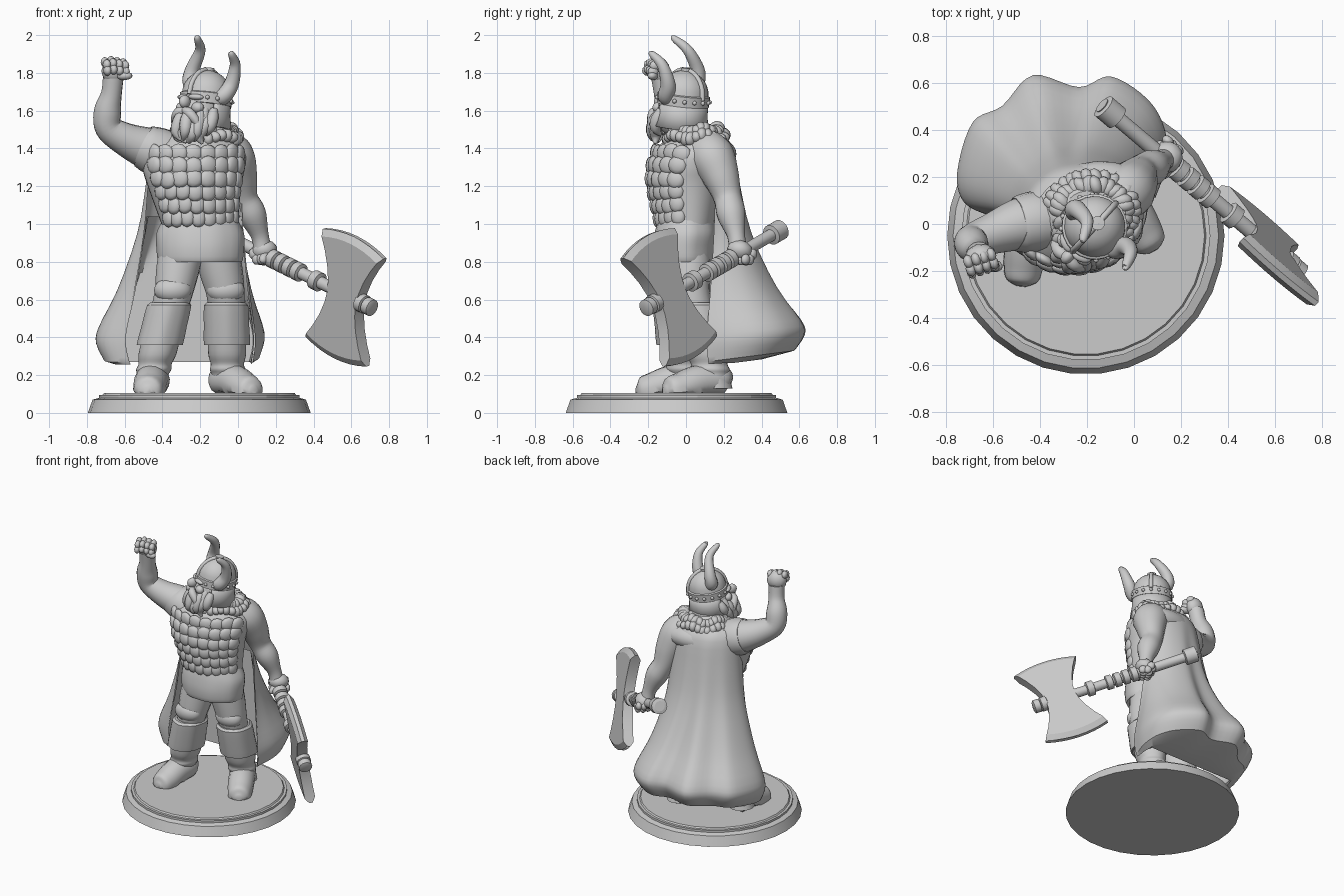
import bpy, bmesh, random
from math import sin, cos, pi, radians
from mathutils import Vector as V, Matrix as M

if "Cube" in bpy.data.objects:
    bpy.data.objects.remove(bpy.data.objects["Cube"])

random.seed(4)

def finish(name, bm, angle=35):
    bmesh.ops.recalc_face_normals(bm, faces=bm.faces)
    me = bpy.data.meshes.new(name)
    bm.to_mesh(me)
    bm.free()
    me.polygons.foreach_set("use_smooth", [True] * len(me.polygons))
    me.set_sharp_from_angle(angle=radians(angle))
    ob = bpy.data.objects.new(name, me)
    bpy.context.collection.objects.link(ob)
    return ob

def skin(name, rings, closed=True, cap=True, angle=35):
    bm = bmesh.new()
    vs = [[bm.verts.new(p) for p in r] for r in rings]
    n = len(vs[0])
    for a, b in zip(vs, vs[1:]):
        for i in range(n if closed else n - 1):
            j = (i + 1) % n
            bm.faces.new((a[i], a[j], b[j], b[i]))
    if cap:
        bm.faces.new(vs[0])
        bm.faces.new(vs[-1])
    return finish(name, bm, angle)

def spline(pts, sub):
    """Catmull-Rom through points of any dimension."""
    P = [pts[0]] + list(pts) + [pts[-1]]
    out = []
    for i in range(1, len(P) - 2):
        for k in range(sub):
            t = k / sub
            out.append([0.5 * (2*b + (c-a)*t + (2*a-5*b+4*c-d)*t*t + (3*b-a-3*c+d)*t**3)
                        for a, b, c, d in zip(*P[i-1:i+3])])
    return out + [list(pts[-1])]

def tube(name, pts, n=16, sub=5, floor=-1, mat=M()):
    """Round limb through points (x, y, z, radius)."""
    S = spline(pts, sub)
    C = [V(s[:3]) for s in S]
    side, rings = V((0.31, 0.9, 0.2)), []
    for i, c in enumerate(C):
        t = (C[min(i+1, len(C)-1)] - C[max(i-1, 0)]).normalized()
        side = (side - t * side.dot(t)).normalized()
        up, r = t.cross(side), S[i][3]
        ring = [mat @ (c + r * (side*cos(2*pi*k/n) + up*sin(2*pi*k/n))) for k in range(n)]
        for p in ring:
            p.z = max(p.z, floor)
        rings.append(ring)
    return skin(name, rings, angle=50)

def lathe(name, prof, mat=M(), n=24, angle=35):
    return skin(name, [[mat @ V((r*cos(2*pi*k/n), r*sin(2*pi*k/n), z)) for k in range(n)]
                       for r, z in prof], angle=angle)

def loft(name, rows, n=32, sub=4, turn=0, wave=0, waves=9):
    """Upright form through ellipses (z, cx, cy, rx, ry)."""
    rings = []
    for z, cx, cy, rx, ry in spline(rows, sub):
        ring = []
        for k in range(n):
            a = 2*pi*k/n
            f = 1 + wave*sin(waves*a)
            ring.append(V((cx, cy, z)) + M.Rotation(turn, 3, 'Z') @ V((rx*f*cos(a), ry*f*sin(a), 0)))
        rings.append(ring)
    return skin(name, rings)

def balls(name, items, mat=M(), sub=2):
    """Several ellipsoids (location, radii, z turn) in one object."""
    bm = bmesh.new()
    for loc, s, rz in items:
        m = mat @ M.Translation(loc) @ M.Rotation(rz, 4, 'Z') @ M.Diagonal((*s, 1))
        bmesh.ops.create_icosphere(bm, subdivisions=sub, radius=1, matrix=m)
    return finish(name, bm, 60)

# Round stepped base
lathe("base", [(.59, 0), (.565, .07), (.53, .08), (.53, .095), (.512, .095), (.505, .105)],
      M.Translation((-.205, -.05, 0)), 30, 12)

# Feet, boots, cuffs, legs and knee pads share one rule per side
def build_leg(side, ankle, toe, knee, hip):
    ankle, toe, knee, hip = V(ankle), V(toe), V(knee), V(hip)
    tube(side + "_foot", [(*ankle.lerp(toe, t), z, r) for t, z, r in
         ((-.35, .15, .03), (-.2, .17, .085), (.25, .165, .09), (.65, .13, .085), (.9, .12, .068), (1, .12, .02))], floor=.105)
    shin = lambda z: ankle.lerp(knee, (z - .2) / .45)
    loft(side + "_boot", [(z, *shin(z), r, r*1.1) for z, r in
         ((.13, .085), (.2, .085), (.23, .093), (.26, .088), (.31, .1), (.4, .1))], wave=.012, waves=5)
    loft(side + "_boot_cuff", [(z, *shin(z), r, r*1.12) for z, r in
         ((.37, .1), (.36, .122), (.46, .12), (.57, .117), (.585, .09))], sub=2, wave=.015, waves=7)
    tube(side + "_leg", [(*ankle.lerp(knee, .5), .43, .09), (*knee, .62, .1),
                         (*knee.lerp(hip, .4), .76, .115), (*hip, .95, .12)])
    balls(side + "_knee_pad", [((knee.x, knee.y - .045, .65), (.1, .07, .07), 0)], sub=3)

build_leg("right", (-.453, 0), (-.48, -.265), (-.345, -.05), (-.28, 0))
build_leg("left", (-.055, .135), (.085, -.115), (-.065, .03), (-.13, 0))

# Tunic skirt and torso
loft("tunic_skirt", [(.83, -.2, -.01, .18, .12), (.8, -.2, -.01, .22, .158), (.87, -.2, -.01, .232, .168),
                     (.95, -.2, 0, .232, .168), (1.02, -.2, 0, .2, .15)], wave=.012)
torso = [(.98, -.2, 0, .2, .14), (1.2, -.23, -.005, .25, .19), (1.3, -.235, .005, .275, .2),
         (1.38, -.235, .025, .275, .19), (1.46, -.215, .05, .2, .15), (1.53, -.2, .04, .1, .1)]
loft("torso", torso, turn=.2)

# Overlapping armour plates on the chest
surf = spline(torso, 12)
plates = []
for row in range(6):
    z = 1.035 + row*.068
    _, cx, cy, rx, ry = min(surf, key=lambda s: abs(s[0] - z))
    for col in range(8):
        a = radians(-90 + (col - 3.5) * 17)
        p = M.Rotation(.2, 3, 'Z') @ V((rx*.97*cos(a), ry*.97*sin(a), 0))
        plates.append(((cx + p.x, cy + p.y, z + random.uniform(-.006, .006)),
                       (rx*.19, .024, .05), a + pi/2 + .2))
balls("chest_plates", plates)

# Arms: right raised, left lowered
tube("right_arm", [(-.38, .01, 1.37, .12), (-.48, 0, 1.4, .112), (-.6, -.04, 1.45, .088), (-.685, -.07, 1.51, .073),
                   (-.69, -.09, 1.6, .072), (-.67, -.115, 1.69, .055), (-.66, -.13, 1.78, .055)])
tube("left_arm", [(-.08, .1, 1.4, .11), (-.03, .14, 1.35, .12), (.005, .185, 1.25, .098), (.03, .22, 1.14, .075),
                  (.075, .24, 1.05, .076), (.115, .265, .94, .048), (.13, .275, .86, .05)])
tube("right_sleeve", [(-.33, .02, 1.36, .12), (-.42, .01, 1.38, .13), (-.49, -.005, 1.402, .12), (-.495, -.005, 1.404, .1)])

def fist(name, mat):
    items = [((0, 0, 0), (.07, .055, .07), 0), ((.04, -.05, -.025), (.045, .028, .024), -.5)]
    for i in range(4):
        drop = .006*abs(i - 1)
        for y, z in ((-.04, .04), (-.05, .008), (-.005, .052)):
            items.append(((-.054 + i*.034, y, z - drop), (.021, .03, .028), 0))
    balls(name, items, mat)

fist("right_fist", M.Translation((-.655, -.14, 1.81)) @ M.Rotation(.3, 4, 'Z'))
fist("left_fist", M.Translation((.14, .285, .86)) @ M.Rotation(-2.3, 4, 'Z') @ M.Rotation(1.9, 4, 'X'))

# Two-headed axe: local z runs along the handle, local x across the blades
A, B = V((-.13, .5, .97)), V((.72, -.22, .55))
ax = (B - A).normalized()
bl = V((.143, -.357, .92))
bl = (bl - ax*bl.dot(ax)).normalized()
axe = M((bl, ax.cross(bl), ax)).transposed().to_4x4()
axe.translation = A
prof = [(.035, -.01)]
collars = [(0, .08, .055)] + [(.43 + i*.06, .04, .05) for i in range(4)] + [(.745, .045, .052), (1.085, .04, .05), (1.135, .04, .046)]
for z, length, r in collars:
    prof += [(.033, z - .005), (r, z), (r, z + length), (.033, z + length + .005)]
lathe("axe_handle", prof, axe, 16)
rings = []
for s in (-1, -.9, -.7, -.45, -.2, 0, .2, .45, .7, .9, 1):
    w = .105 + .12*abs(s)**1.8
    th = .012 if abs(s) == 1 else .036
    row = [(u/4, th) for u in range(-4, 5)]
    row += [(u, -t) for u, t in reversed(row)]
    rings.append([axe @ V((s*(.31 + .04*(1 - u*u)) - .012, t, .985 + u*w)) for u, t in row])
skin("axe_blades", rings, angle=25)

# Heavy cape: outer side from shoulder arc to scalloped hem, then underside and inner wall
hem = spline([(-.6, .03), (-.72, .09), (-.75, .22), (-.685, .43), (-.56, .5), (-.43, .63), (-.235, .58),
              (-.1, .625), (.055, .53), (.13, .4), (.135, .25), (.09, .11)], 5)
last = len(hem) - 1
arc = [radians(188 - 153*i/last) for i in range(last + 1)]
top = [(-.205 + .26*cos(a), .04 + .21*sin(a)) for a in arc]
levels = spline([(1.46, -.12), (1.4, 0), (1.2, .1), (.95, .26), (.65, .62), (.45, .95), (.36, 1), (.27, .86)], 3)
def cape_row(z, w, inner=0):
    row, low = [], max(0, (.8 - z) / .55)
    for i, (a, b) in enumerate(zip(top, hem)):
        x, y = a[0] + (b[0]-a[0])*w, a[1] + (b[1]-a[1])*w
        k = inner*min(1, .12 + 3*sin(pi*i/last))
        row.append((x + (-.25 + (x + .25)*.85 - x)*k, y + (min(y, .26) - y)*k, z + .13*low*max(0, y - .1)*(1 - k)))
    return row
rows = [cape_row(z, w) for z, w in levels]
rows += [cape_row(.255, .78, .5)] + [cape_row(z, w, 1) for z, w in reversed(levels) if z < 1.1]
skin("cape", rows, closed=False, cap=False)

# Cape yoke over the back, and shaggy fur collar
balls("cape_yoke", [((-.2, .11, 1.37), (.25, .15, .1), .25)], sub=3)
fur = []
for k in range(30):
    a = 2*pi*k/30
    for dr, dz in ((0, .02), (.03, -.015)):
        fur.append(((-.18 + (.14 + dr)*cos(a), .055 + (.11 + dr)*sin(a), 1.475 + dz + .012*sin(5*a)),
                    (.045, .03, random.uniform(.03, .042)), a + random.uniform(-.5, .5)))
balls("fur_collar", fur)

# Head, turned to its right
head = M.Translation((-.175, -.02, 1.6)) @ M.Rotation(radians(-42), 4, 'Z') @ M.Rotation(radians(-8), 4, 'X')
balls("face", [((0, -.03, -.02), (.105, .12, .13), 0), ((0, -.165, .025), (.026, .035, .035), 0)]
      + [((s*.045, -.13, .055), (.042, .022, .016), s*.4) for s in (-1, 1)]
      + [((s*.055, -.12, 0), (.035, .03, .03), 0) for s in (-1, 1)], head, 3)
lathe("helmet", [(.115, .03), (.138, .03), (.14, .085), (.13, .09)]
      + [(.13*cos(t*pi/14), .09 + .125*sin(t*pi/14)) for t in range(1, 7)] + [(.03, .228), (.012, .23)], head)
tube("helmet_crest", [(0, .135*cos(t*pi/8), .07 + .147*sin(t*pi/8), .014) for t in range(9)], 8, mat=head)
balls("helmet_rivets", [((.14*cos(k*pi/8), .14*sin(k*pi/8), .058), (.013,)*3, 0) for k in range(16)], head, 1)
guard = [[head @ V((r*cos(a), r*sin(a), z)) for a in [radians(-25 + 230*k/20) for k in range(21)]]
         for z, r in ((.05, .134), (-.02, .137), (-.09, .15))]
g = skin("neck_guard", guard, closed=False, cap=False)
g.modifiers.new("thickness", 'SOLIDIFY').thickness = .02

# Horns
tube("right_horn", [(-.2, .02, 1.72, .045), (-.25, .055, 1.75, .044), (-.24, .06, 1.82, .038),
                    (-.2, .01, 1.92, .028), (-.215, -.06, 1.98, .018), (-.22, -.075, 1.995, .006)])
tube("left_horn", [(-.13, -.07, 1.67, .045), (-.08, -.105, 1.675, .044), (-.035, -.095, 1.74, .04),
                   (-.015, -.125, 1.84, .029), (-.035, -.18, 1.9, .018), (-.04, -.185, 1.912, .006)])

# Moustache and beard locks
for s in (-1, 1):
    tube("moustache", [(0, -.16, -.02, .02), (s*.04, -.165, -.035, .027), (s*.075, -.145, -.075, .022),
                       (s*.085, -.14, -.11, .006)], 10, mat=head)
for z, y, m, ln, wide in ((-.05, -.1, 7, .09, .11), (-.09, -.13, 5, .1, .09), (-.07, -.155, 4, .11, .07)):
    for k in range(m):
        u = k/(m-1)*2 - 1
        x, yy = u*wide, y + .05*u*u
        j = random.uniform(-.015, .015)
        tube("beard_lock", [(x, yy, z + .05, .02), (x*1.05, yy - .015, z, .034), (x*.95 + j, yy - .025, z - ln*.6, .029),
                            (x*.8 - j, yy - .01, z - ln, .007)], 10, 3, mat=head)
